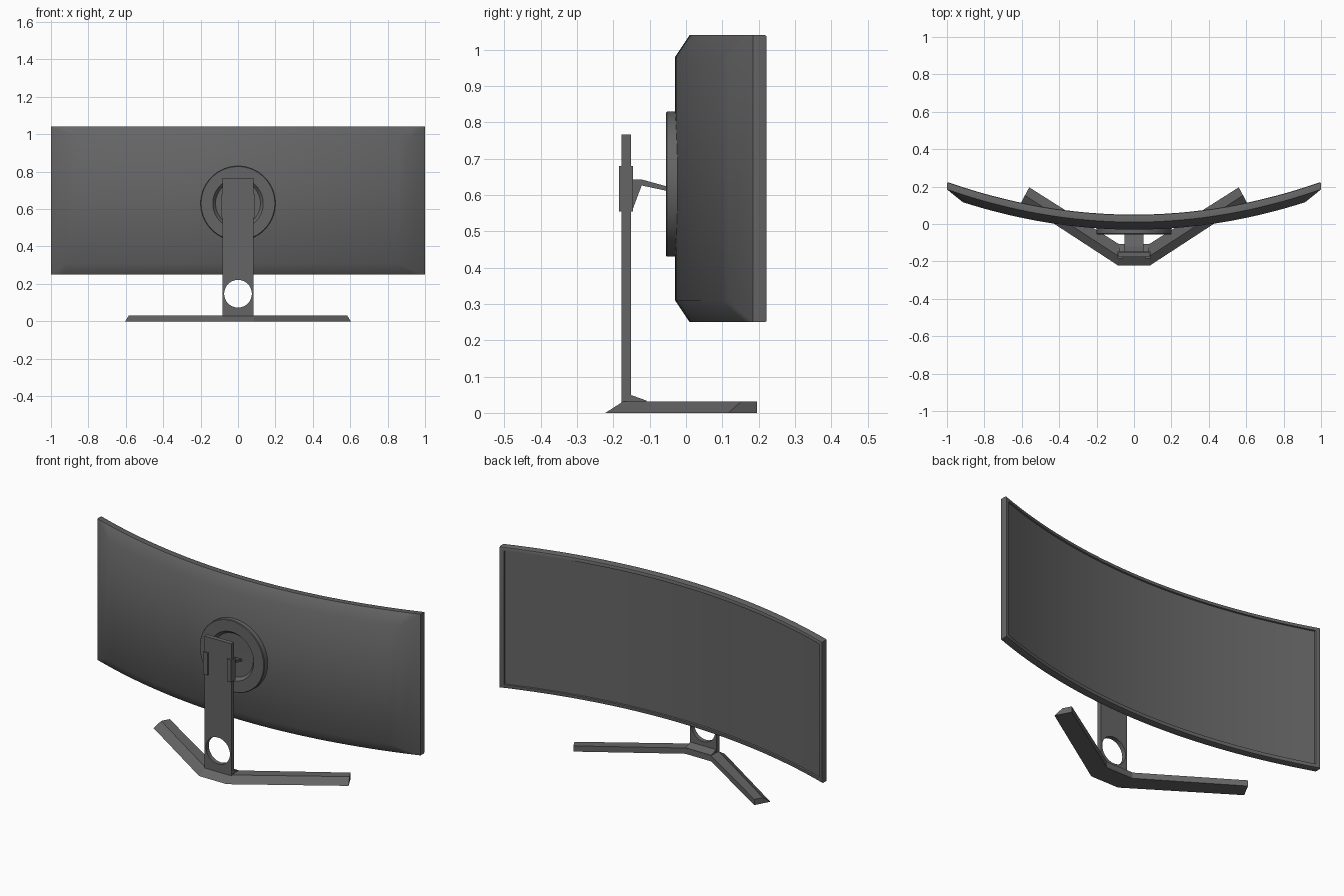
import bpy, bmesh, math

if "Cube" in bpy.data.objects:
    bpy.data.objects.remove(bpy.data.objects["Cube"])

grey = bpy.data.materials.new("dark grey plastic")
grey.diffuse_color = (0.13, 0.13, 0.13, 1)
grey.use_nodes = True
grey.node_tree.nodes["Principled BSDF"].inputs["Base Color"].default_value = grey.diffuse_color


def make(name, verts, faces, smooth=None, closed=True):
    me = bpy.data.meshes.new(name)
    me.from_pydata(verts, [], faces)
    if closed:
        bm = bmesh.new()
        bm.from_mesh(me)
        bmesh.ops.recalc_face_normals(bm, faces=bm.faces)
        bm.to_mesh(me)
        bm.free()
    me.materials.append(grey)
    ob = bpy.data.objects.new(name, me)
    bpy.context.collection.objects.link(ob)
    if smooth:
        bpy.ops.object.select_all(action='DESELECT')
        ob.select_set(True)
        bpy.context.view_layer.objects.active = ob
        bpy.ops.object.shade_smooth_by_angle(angle=math.radians(smooth))
    return ob


def loft(name, rings, smooth=None):
    """Skin equal-length closed rings and cap both ends."""
    n = len(rings[0])
    verts = [p for r in rings for p in r]
    faces = [(k * n + i, k * n + (i + 1) % n, (k + 1) * n + (i + 1) % n, (k + 1) * n + i)
             for k in range(len(rings) - 1) for i in range(n)]
    faces += [tuple(range(n)), tuple(range((len(rings) - 1) * n, len(rings) * n))]
    return make(name, verts, faces, smooth)


def prism(name, x0, x1, profile):
    """Extrude a (y, z) profile along x."""
    return loft(name, [[(x, y, z) for y, z in profile] for x in (x0, x1)])


def box(name, x0, x1, y0, y1, z0, z1):
    return prism(name, x0, x1, [(y0, z0), (y1, z0), (y1, z1), (y0, z1)])


# Curved panel: stacked rectangular layers bent along a shallow arc
COLS = 32


def layer(y, inset_x, inset_z):
    w = 1 - inset_x
    xs = [w * (2 * i / COLS - 1) for i in range(COLS + 1)]
    row = lambda s, z: [(x, y + 0.175 * x * x, z) for x in s]
    return row(xs, 0.25 + inset_z) + row(xs[::-1], 1.04 - inset_z)


def curved_shell(name, layers, cap, smooth):
    n = 2 * (COLS + 1)
    verts, faces = [], []
    for a in layers:
        verts += layer(*a)
    for k in range(len(layers) - 1):
        for i in range(n):
            j = (i + 1) % n
            faces.append((k * n + i, k * n + j, (k + 1) * n + j, (k + 1) * n + i))
    for k in cap:
        for i in range(COLS):
            q = [i, i + 1, n - 2 - i, n - 1 - i]
            faces.append(tuple(k * n + v for v in (q if k == 0 else q[::-1])))
    return make(name, verts, faces, smooth)


# Rear housing, bezel and screen
curved_shell("rear_housing", [(-0.03, 0.085, 0.06), (0.01, 0, 0), (0.012, 0.001, 0.001)],
             (0, 2), 40)
curved_shell("bezel", [(0.01, 0, 0), (0.042, 0, 0), (0.0475, 0.0025, 0.0025),
                       (0.05, 0.008, 0.008), (0.05, 0.024, 0.02), (0.042, 0.026, 0.022)],
             (0, 5), 30)
curved_shell("screen", [(0.04, 0.027, 0.023), (0.0435, 0.027, 0.023)], (0, 1), 30)

# Round mount on the back of the housing
SEG = 64
mount = [(0.2, -0.018), (0.2, -0.052), (0.197, -0.055), (0.135, -0.055),
         (0.12, -0.036), (0.02, -0.0335)]
loft("mount_ring", [[(r * math.cos(2 * math.pi * i / SEG), y,
                      0.63 + r * math.sin(2 * math.pi * i / SEG)) for i in range(SEG)]
                    for r, y in mount], 30)

# Stand post with a round cable hole
post = box("stand_post", -0.083, 0.083, -0.177, -0.152, 0.028, 0.767)
cutter = loft("hole_cutter", [[(0.074 * math.cos(2 * math.pi * i / 48), y,
                                0.147 + 0.074 * math.sin(2 * math.pi * i / 48))
                               for i in range(48)] for y in (-0.25, -0.1)])
mod = post.modifiers.new("hole", 'BOOLEAN')
mod.operation, mod.object, mod.solver = 'DIFFERENCE', cutter, 'EXACT'
bpy.ops.object.select_all(action='DESELECT')
bpy.context.view_layer.objects.active = post
post.select_set(True)
bpy.ops.object.modifier_apply(modifier=mod.name)
bpy.data.objects.remove(cutter)

# Sliding carriage: side clips, backing plate and tilt arm
for side, s in (("left", -1), ("right", 1)):
    a, b = sorted((s * 0.06, s * 0.087))
    box("carriage_clip_" + side, a, b, -0.184, -0.146, 0.555, 0.68)
box("carriage_plate", -0.06, 0.06, -0.153, -0.146, 0.555, 0.68)
prism("tilt_arm", -0.05, 0.05, [(-0.147, 0.56), (-0.122, 0.626), (-0.033, 0.607),
                                (-0.033, 0.618), (-0.12, 0.642), (-0.147, 0.643)])

# V-shaped base with a sloped outer edge
end = [(0.56, 0.196, 0), (0.56, 0.196, 0.032), (0.583, 0.153, 0.032), (0.603, 0.116, 0)]
mid = [(0.08, -0.108, 0), (0.08, -0.108, 0.032), (0.083, -0.172, 0.032), (0.085, -0.222, 0)]
flip = lambda ring: [(-x, y, z) for x, y, z in ring]
loft("v_base", [flip(end), flip(mid), mid, end])
prism("post_foot", -0.08, 0.08, [(-0.154, 0.028), (-0.109, 0.03), (-0.109, 0.034),
                                 (-0.154, 0.05)])
